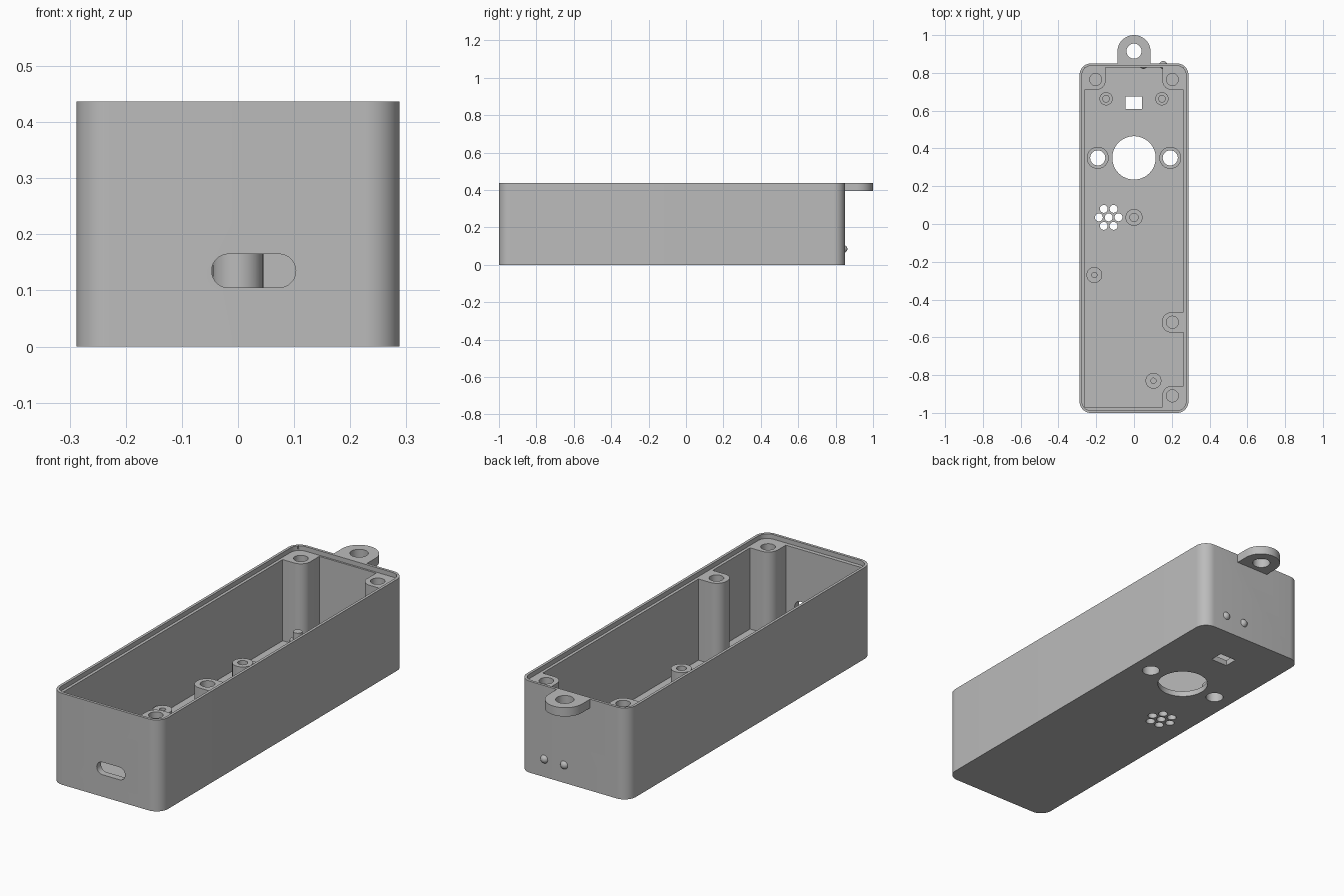
import bpy
import bmesh
import math

cube = bpy.data.objects.get("Cube")
if cube:
    bpy.data.objects.remove(cube, do_unlink=True)

grey = bpy.data.materials.new("plain_grey")
grey.use_nodes = True
grey.diffuse_color = (0.5, 0.5, 0.5, 1)
grey.node_tree.nodes["Principled BSDF"].inputs["Base Color"].default_value = (0.5, 0.5, 0.5, 1)

TOP, FLOOR, LEDGE = 0.437, 0.027, 0.415


def arc(cx, cy, r, start, end, steps):
    return [(cx + r * math.cos(math.radians(start + (end - start) * i / steps)),
             cy + r * math.sin(math.radians(start + (end - start) * i / steps)))
            for i in range(steps + 1)]


def circle(cx, cy, r, steps=32):
    return arc(cx, cy, r, 0, 360, steps)[:-1]


def round_rect(x0, y0, x1, y1, radii=(0, 0, 0, 0)):
    """Rectangle outline; radii run from (x1, y1) counter-clockwise."""
    corners = [(x1, y1, -1, -1), (x0, y1, 1, -1), (x0, y0, 1, 1), (x1, y0, -1, 1)]
    points = []
    for i, ((x, y, sx, sy), r) in enumerate(zip(corners, radii)):
        if r:
            points += arc(x + sx * r, y + sy * r, r, 90 * i, 90 * i + 90, 10)
        else:
            points.append((x, y))
    return points


def prism(bm, outline, z0, z1):
    low = [bm.verts.new((x, y, z0)) for x, y in outline]
    high = [bm.verts.new((x, y, z1)) for x, y in outline]
    bm.faces.new(low[::-1])
    bm.faces.new(high)
    n = len(outline)
    for i in range(n):
        j = (i + 1) % n
        bm.faces.new((low[i], low[j], high[j], high[i]))


def make(name, bm):
    bmesh.ops.recalc_face_normals(bm, faces=bm.faces[:])
    mesh = bpy.data.meshes.new(name)
    bm.to_mesh(mesh)
    bm.free()
    mesh.materials.append(grey)
    obj = bpy.data.objects.new(name, mesh)
    bpy.context.collection.objects.link(obj)
    return obj


def make_prisms(name, items):
    bm = bmesh.new()
    for outline, z0, z1 in items:
        prism(bm, outline, z0, z1)
    return make(name, bm)


def activate(obj):
    bpy.ops.object.select_all(action='DESELECT')
    obj.select_set(True)
    bpy.context.view_layer.objects.active = obj


def combine(target, helper, operation):
    helper.hide_render = True
    mod = target.modifiers.new(helper.name, 'BOOLEAN')
    mod.operation = operation
    mod.solver = 'EXACT'
    mod.object = helper
    activate(target)
    bpy.ops.object.modifier_apply(modifier=mod.name)
    bpy.data.objects.remove(helper, do_unlink=True)


# Outer shell with rounded corners and a softened bottom edge
bm = bmesh.new()
prism(bm, round_rect(-0.288, -1, 0.288, 0.85, (0.06,) * 4), 0, TOP)
bottom = [e for e in bm.edges if all(v.co.z < 0.001 for v in e.verts)]
bmesh.ops.bevel(bm, geom=bottom, offset=0.02, segments=5, profile=0.5, affect='EDGES')
case = make("case_body", bm)

# Hollow interior
combine(case, make_prisms("cavity", [
    (round_rect(-0.261, -0.968, 0.261, 0.828), FLOOR, 0.6)]), 'DIFFERENCE')

# Tall screw bosses merged into the walls
R = 0.05
bosses = [
    round_rect(-0.264, 0.71, -0.15, 0.831, (0, 0, 0, R)),
    round_rect(0.15, 0.71, 0.264, 0.831, (0, 0, R, 0)),
    round_rect(0.148, -0.575, 0.264, -0.467, (0, R, R, 0)),
    round_rect(0.15, -0.971, 0.264, -0.857, (0, R, 0, 0)),
]
combine(case, make_prisms("bosses", [(b, 0.015, 0.422) for b in bosses]), 'UNION')

# Floor posts: x, y, radius, top
posts = [(0, 0.035, 0.045, 0.25), (-0.21, -0.27, 0.042, 0.087), (0.103, -0.83, 0.042, 0.087)]
for side in (-1, 1):
    posts.append((side * 0.192, 0.35, 0.058, 0.06))
    posts.append((side * 0.148, 0.663, 0.035, 0.08))
combine(case, make_prisms("posts", [(circle(x, y, r), 0.015, top) for x, y, r, top in posts]), 'UNION')

# Hanging lug at the back
lug = [(-0.088, 0.842), (0.088, 0.842)] + arc(0, 0.912, 0.088, 0, 180, 28)
combine(case, make_prisms("lug", [(lug, 0.395, TOP)]), 'UNION')

# Recessed ledge for a lid
combine(case, make_prisms("lid_recess", [
    (round_rect(-0.275, -0.987, 0.275, 0.837, (0.047,) * 4), LEDGE, 0.6)]), 'DIFFERENCE')

# Openings through the floor and lug
holes = [(circle(0, 0.35, 0.115, 48), -0.1, 0.3),
         (round_rect(-0.045, 0.61, 0.043, 0.675), -0.1, 0.3),
         (circle(0, 0.915, 0.04), 0.3, 0.6)]
holes += [(circle(s * 0.192, 0.35, 0.04), -0.1, 0.3) for s in (-1, 1)]
grille = [(-0.134, 0.035)] + circle(-0.134, 0.035, 0.052, 6)
holes += [(circle(x, y, 0.021, 20), -0.1, 0.3) for x, y in grille]
# Blind screw holes
holes += [(circle(x, y, 0.032), 0.15, 0.6)
          for x, y in ((-0.203, 0.765), (0.203, 0.765), (0.203, -0.52), (0.203, -0.91))]
holes += [(circle(0, 0.035, 0.022), 0.08, 0.35)]
holes += [(circle(x, y, 0.014, 20), 0.035, 0.3) for x, y in ((-0.21, -0.27), (0.103, -0.83))]
combine(case, make_prisms("holes", holes), 'DIFFERENCE')

# Slotted port in the front wall
port = make_prisms("port", [(arc(0.073, 0.135, 0.03, -90, 90, 14)
                             + arc(-0.017, 0.135, 0.03, 90, 270, 14), 0.94, 1.1)])
port.rotation_euler = (math.pi / 2, 0, 0)
bpy.context.view_layer.update()
combine(case, port, 'DIFFERENCE')

# Locating pins on the two small rear posts
pins = make_prisms("locating_pins", [(circle(s * 0.148, 0.663, 0.02, 24), 0.075, 0.12) for s in (-1, 1)])

# Small domed indicators on the back wall
bm = bmesh.new()
for x in (0.155, 0.05):
    dome = bmesh.ops.create_uvsphere(bm, u_segments=24, v_segments=14, radius=0.021)
    bmesh.ops.translate(bm, verts=dome["verts"], vec=(x, 0.842, 0.085))
domes = make("indicator_domes", bm)

for obj in (case, pins, domes):
    activate(obj)
    bpy.ops.object.shade_smooth_by_angle(angle=math.radians(30))
